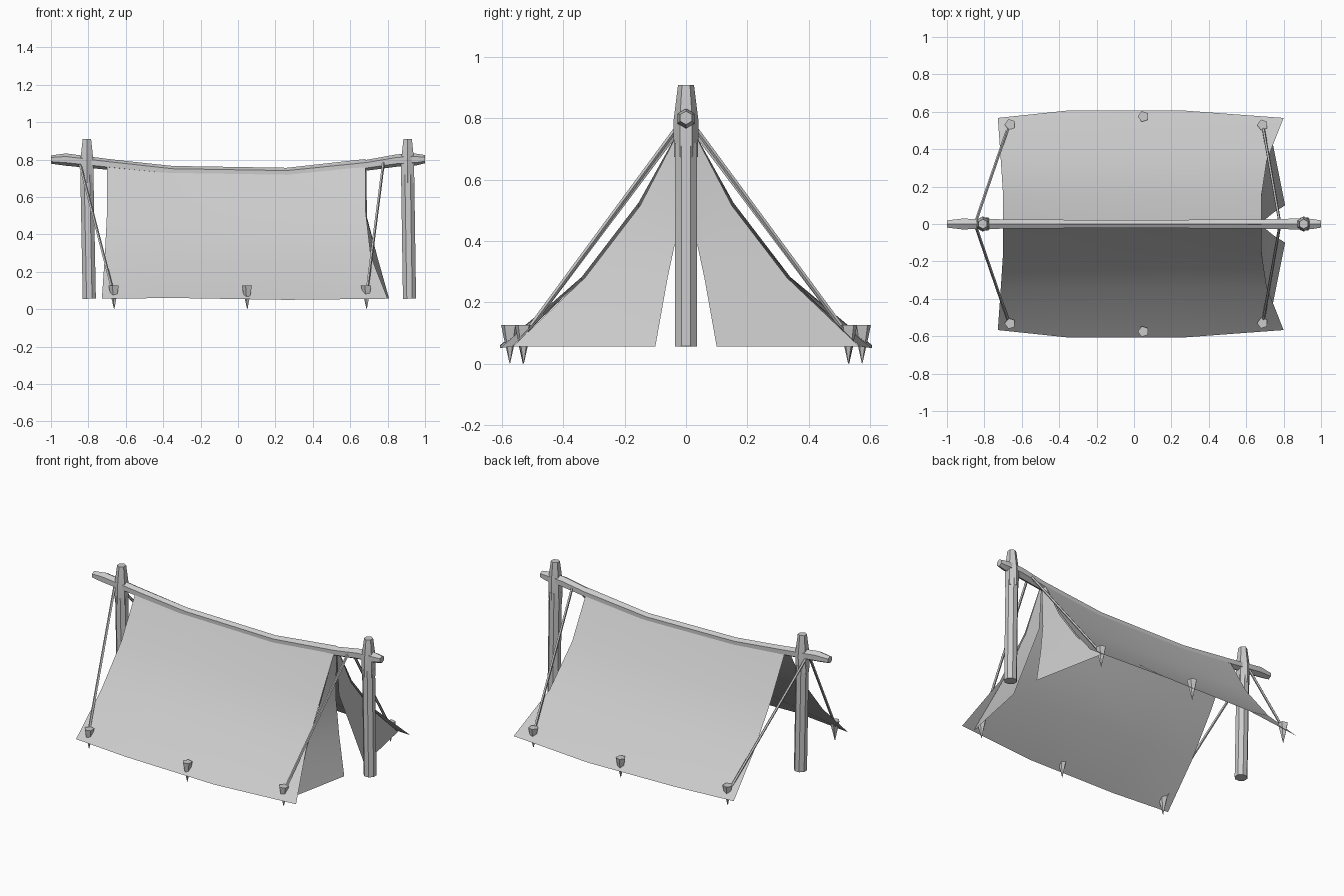
import bpy, math
from mathutils import Vector

if "Cube" in bpy.data.objects:
    bpy.data.objects.remove(bpy.data.objects["Cube"])


def make(name, verts, faces, angle=30):
    me = bpy.data.meshes.new(name)
    me.from_pydata(verts, [], faces)
    me.update()
    ob = bpy.data.objects.new(name, me)
    bpy.context.collection.objects.link(ob)
    bpy.ops.object.select_all(action='DESELECT')
    ob.select_set(True)
    bpy.context.view_layer.objects.active = ob
    bpy.ops.object.shade_smooth_by_angle(angle=math.radians(angle))
    return ob


def sheet(name, rows):
    n = len(rows[0])
    verts = [p for r in rows for p in r]
    faces = [(i * n + j, i * n + j + 1, (i + 1) * n + j + 1, (i + 1) * n + j)
             for i in range(len(rows) - 1) for j in range(n - 1)]
    return make(name, verts, faces, 40)


def tube(name, pts, radii, sides, spin=0.0):
    pts = [Vector(p) for p in pts]
    d = (pts[-1] - pts[0]).normalized()
    ref = Vector((0, 1, 0)) if abs(d.y) < 0.6 else Vector((1, 0, 0))
    a = d.cross(ref).normalized()
    b = d.cross(a)
    verts, faces = [], []
    for p, r in zip(pts, radii):
        for k in range(sides):
            t = 2 * math.pi * k / sides + spin
            verts.append(p + a * (r * math.cos(t)) + b * (r * math.sin(t)))
    for i in range(len(pts) - 1):
        for k in range(sides):
            m = (k + 1) % sides
            faces.append((i * sides + k, i * sides + m,
                          (i + 1) * sides + m, (i + 1) * sides + k))
    faces.append(tuple(reversed(range(sides))))
    faces.append(tuple(range(len(verts) - sides, len(verts))))
    return make(name, verts, faces)


# Canvas: per row -> left x, right x, end y, middle y, end z, middle z
profile = [(-0.70, 0.682, 0.00, 0.00, 0.803, 0.762),
           (-0.70, 0.682, 0.155, 0.155, 0.525, 0.505),
           (-0.712, 0.71, 0.34, 0.34, 0.283, 0.27),
           (-0.728, 0.80, 0.567, 0.607, 0.056, 0.056)]


def canvas_row(row, s):
    xl, xr, ye, ym, ze, zm = row
    return [(xl, s * ye, ze), (-0.35, s * ym, zm + 0.004),
            (0.26, s * ym, zm - 0.006), (xr, s * ye, ze)]


rows = [canvas_row(r, -1) for r in reversed(profile)]
rows += [canvas_row(r, 1) for r in profile[1:]]
sheet("tent_canvas", rows)

# Door flaps on the right end
for s, name in ((-1, "front_door_flap"), (1, "back_door_flap")):
    outer = [(0.68, 0.01, 0.785), (0.68, 0.15, 0.515),
             (0.70, 0.33, 0.28), (0.715, 0.565, 0.056)]
    inner = [(0.685, 0.0, 0.78), (0.69, 0.015, 0.49),
             (0.745, 0.06, 0.28), (0.808, 0.10, 0.056)]
    sheet(name, [[(x, s * y, z), (u, s * v, w)]
                 for (x, y, z), (u, v, w) in zip(outer, inner)])

# Upright posts with carved heads
for name, xb, xt in (("left", -0.795, -0.808), ("right", 0.917, 0.907)):
    tube(name + "_post", [(xb, 0, 0.056), (xt, 0, 0.72)], [0.038, 0.038], 8, math.pi / 8)
    tube(name + "_post_head",
         [(xt, 0, 0.675), (xt, 0, 0.79), (xt, 0, 0.91)],
         [0.039, 0.041, 0.026], 6, math.pi / 6)

# Sagging ridge pole
tube("ridge_pole",
     [(-1, 0, 0.80), (-0.92, 0, 0.80), (-0.70, 0, 0.775), (-0.35, 0, 0.738),
      (0.26, 0, 0.728), (0.69, 0, 0.77), (0.85, 0, 0.795), (0.95, 0, 0.80), (1, 0, 0.802)],
     [0.022, 0.033, 0.029, 0.026, 0.026, 0.029, 0.033, 0.032, 0.022], 6)

# Guy ropes and tent pegs
for s, side in ((-1, "front"), (1, "back")):
    for end, top, low in (("left", (-0.845, 0.775), (-0.668, 0.09)),
                          ("right", (0.778, 0.79), (0.688, 0.09))):
        tube(f"{side}_{end}_rope",
             [(top[0], s * 0.015, top[1]), (low[0], s * 0.53, low[1])],
             [0.008, 0.008], 5)
    for end, x, y in (("left", -0.662, 0.532), ("middle", 0.05, 0.575),
                      ("right", 0.688, 0.53)):
        tube(f"{side}_{end}_peg",
             [(x, s * y, 0.0), (x, s * y, 0.056), (x, s * y, 0.088), (x, s * y, 0.126)],
             [0.001, 0.014, 0.022, 0.030], 5)
